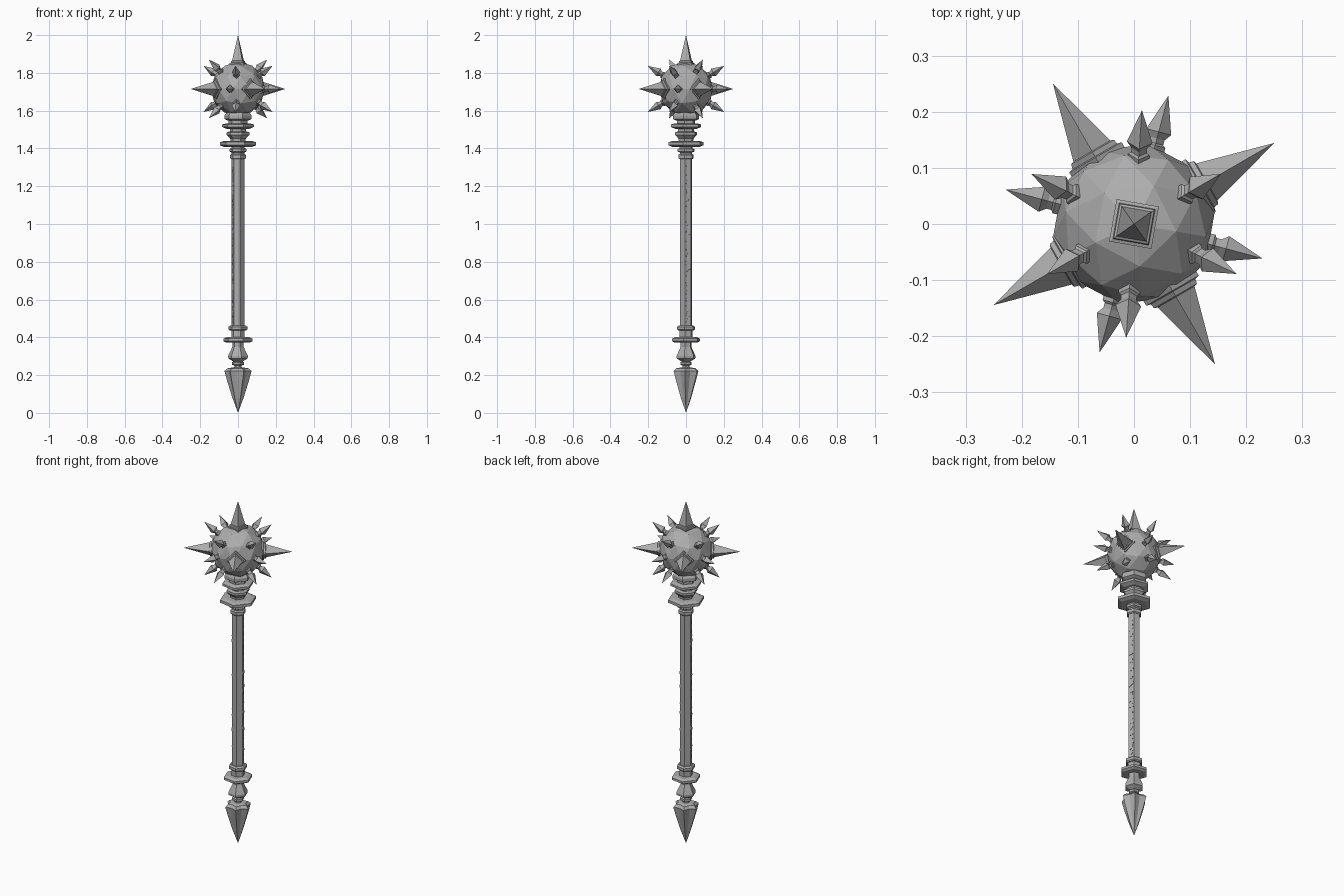
import bpy, bmesh, math, random
from mathutils import Vector

cube = bpy.data.objects.get("Cube")
if cube:
    bpy.data.objects.remove(cube, do_unlink=True)

steel = bpy.data.materials.new("grey_steel")
steel.use_nodes = True
grey = (0.42, 0.42, 0.42, 1)
steel.diffuse_color = grey
steel.node_tree.nodes["Principled BSDF"].inputs["Base Color"].default_value = grey

BALL = Vector((0, 0, 1.715))
TURN = -10  # heading of the hexagon corners


def finish(name, bm):
    bmesh.ops.recalc_face_normals(bm, faces=bm.faces)
    mesh = bpy.data.meshes.new(name)
    bm.to_mesh(mesh)
    bm.free()
    mesh.materials.append(steel)
    obj = bpy.data.objects.new(name, mesh)
    bpy.context.collection.objects.link(obj)
    return obj


def lathe(name, profile, sides=6, turn=TURN, flute=1.0):
    """Faceted turned part from (radius, height) pairs; flute pulls in odd corners."""
    bm = bmesh.new()
    rings = []
    for r, z in profile:
        if r == 0:
            rings.append([bm.verts.new((0, 0, z))])
            continue
        ring = []
        for i in range(sides):
            a = math.radians(turn) + math.tau * i / sides
            k = r * (flute if i % 2 else 1)
            ring.append(bm.verts.new((k * math.cos(a), k * math.sin(a), z)))
        rings.append(ring)
    for low, high in zip(rings, rings[1:]):
        for i in range(sides):
            j = (i + 1) % sides
            quad = [low[i % len(low)], low[j % len(low)],
                    high[j % len(high)], high[i % len(high)]]
            bm.faces.new(list(dict.fromkeys(quad)))
    for ring in (rings[0], rings[-1]):
        if len(ring) > 1:
            bm.faces.new(ring)
    return finish(name, bm)


def spike(name, profile, heading, rise, turn=0):
    """Four-sided spike pointing out of the ball."""
    a, e = math.radians(heading), math.radians(rise)
    aim = Vector((math.cos(a) * math.cos(e), math.sin(a) * math.cos(e), math.sin(e)))
    obj = lathe(name, profile, 4, turn)
    obj.location = BALL
    if rise < 90:
        obj.rotation_euler = aim.to_track_quat('Z', 'Y').to_euler()


# Spiked ball
bm = bmesh.new()
bmesh.ops.create_icosphere(bm, subdivisions=2, radius=0.145)
ball = finish("ball_head", bm)
ball.location = BALL
ball.rotation_euler.z = math.radians(TURN)

# Large spikes: four around the middle and one on top
LARGE = [(0.054, 0.115), (0.054, 0.137), (0.046, 0.139), (0.044, 0.148),
         (0.038, 0.15), (0, 0.289)]
for k in range(4):
    spike(f"large_spike_{k + 1}", LARGE, 30 + 90 * k, 0)
spike("top_spike", LARGE[:-1] + [(0, 0.285)], 0, 90, 35)

# Small spikes: four between the large ones, six above and six below
SMALL = [(0.019, 0.12), (0.019, 0.145), (0.014, 0.149), (0.014, 0.158),
         (0.023, 0.17), (0, 0.237)]
for k in range(4):
    spike(f"middle_small_spike_{k + 1}", SMALL, 75 + 90 * k, 0)
for row, sign in (("upper", 1), ("lower", -1)):
    for k, (heading, rise) in enumerate([(30, 41), (86, 31), (154, 31)]):
        for half in (0, 1):
            spike(f"{row}_small_spike_{2 * k + half + 1}", SMALL,
                  heading + 180 * half, sign * rise)

# Fluted pointed pommel
lathe("pommel", [(0, 0), (0.03, 0.08), (0.058, 0.17), (0.072, 0.222),
                 (0.056, 0.236), (0.02, 0.242)], 12, -5, 0.74)

# Turned lower grip
lathe("lower_grip", [(0.02, 0.235), (0.02, 0.25), (0.032, 0.255), (0.032, 0.268),
                     (0.024, 0.272), (0.052, 0.288), (0.053, 0.302), (0.03, 0.35),
                     (0.03, 0.372), (0.045, 0.374)])
lathe("lower_guard", [(0.064, 0.372), (0.078, 0.38), (0.078, 0.393), (0.06, 0.401)])
lathe("lower_sleeve", [(0.036, 0.395), (0.036, 0.44)])
lathe("lower_collar", [(0.042, 0.435), (0.05, 0.441), (0.05, 0.456), (0.04, 0.463)])

# Hexagonal shaft
lathe("shaft", [(0.034, 0.45), (0.034, 1.36)])

# Rough carved strips on two opposite faces of the shaft
random.seed(4)
for side, heading in (("left", 20), ("right", 200)):
    a = math.radians(heading)
    out = Vector((math.cos(a), math.sin(a), 0))
    across = Vector((-math.sin(a), math.cos(a), 0))
    bm = bmesh.new()
    z = 0.48
    while z < 1.31:
        tall = random.uniform(0.018, 0.04)
        lean = random.uniform(-0.012, 0.012)
        wide = random.uniform(0.009, 0.015)
        corners = [(-wide, lean), (wide, -lean), (wide * 0.7, tall - lean),
                   (-wide * 0.7, tall + lean)]
        back, front = [[bm.verts.new(out * d + across * x + Vector((0, 0, z + h)))
                        for x, h in corners] for d in (0.0285, 0.031)]
        bm.faces.new(front)
        bm.faces.new(back[::-1])
        for i in range(4):
            j = (i + 1) % 4
            bm.faces.new([back[i], back[j], front[j], front[i]])
        z += tall + 0.012
    finish(f"{side}_carved_strip", bm)

# Stacked collars under the ball
lathe("upper_collar_small", [(0.036, 1.343), (0.042, 1.348), (0.042, 1.366), (0.034, 1.371)])
lathe("upper_collar_step", [(0.034, 1.365), (0.034, 1.378), (0.047, 1.384),
                            (0.047, 1.396), (0.036, 1.402), (0.036, 1.415)])
lathe("upper_guard", [(0.075, 1.408), (0.098, 1.417), (0.098, 1.433), (0.075, 1.44)])
lathe("flared_neck", [(0.04, 1.435), (0.042, 1.452), (0.062, 1.472), (0.062, 1.485),
                      (0.044, 1.49), (0.044, 1.51)])
lathe("neck_ring", [(0.06, 1.503), (0.085, 1.514), (0.085, 1.527), (0.06, 1.533)])
lathe("neck_core", [(0.05, 1.525), (0.05, 1.555), (0.06, 1.6)])
lathe("ball_seat", [(0.055, 1.548), (0.073, 1.556), (0.073, 1.575), (0.06, 1.595)])
